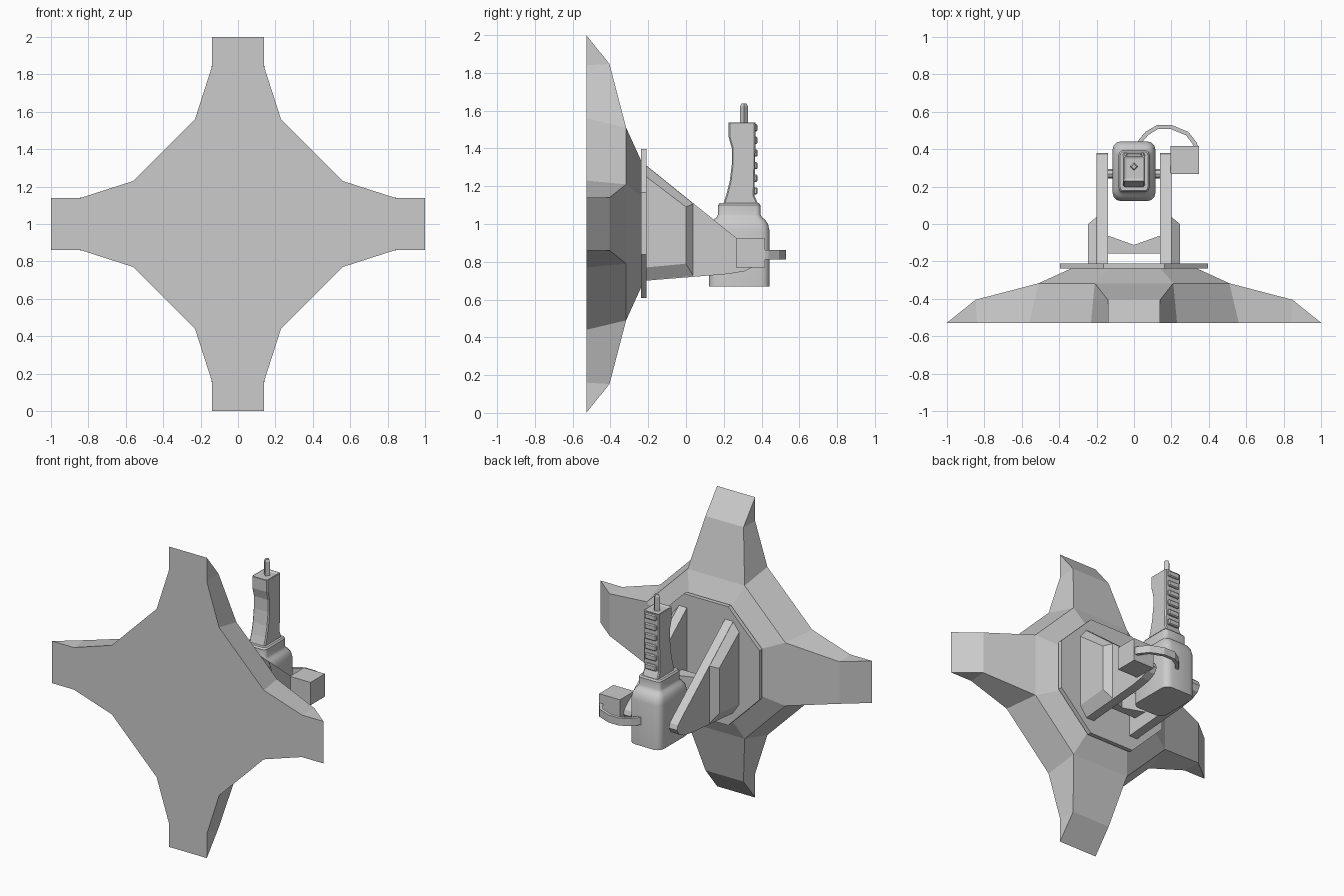
import bpy, bmesh
from math import cos, sin, pi
from mathutils import Vector

if "Cube" in bpy.data.objects:
    bpy.data.objects.remove(bpy.data.objects["Cube"])


def finish(name, bm, smooth=False, bevel=0, segs=1):
    bmesh.ops.remove_doubles(bm, verts=bm.verts, dist=1e-5)
    bmesh.ops.recalc_face_normals(bm, faces=bm.faces)
    me = bpy.data.meshes.new(name)
    bm.to_mesh(me)
    bm.free()
    ob = bpy.data.objects.new(name, me)
    bpy.context.collection.objects.link(ob)
    if bevel:
        m = ob.modifiers.new("bevel", "BEVEL")
        m.width, m.segments, m.limit_method = bevel, segs, "ANGLE"
    if smooth:
        bpy.ops.object.select_all(action="DESELECT")
        ob.select_set(True)
        bpy.context.view_layer.objects.active = ob
        bpy.ops.object.shade_smooth_by_angle(angle=0.6)
    return ob


def loft(name, rings, **kw):
    """Skin a list of equal-length rings and cap both ends."""
    bm = bmesh.new()
    vs = [[bm.verts.new(p) for p in r] for r in rings]
    n = len(vs[0])
    for a, b in zip(vs, vs[1:]):
        for i in range(n):
            j = (i + 1) % n
            bm.faces.new((a[i], a[j], b[j], b[i]))
    bm.faces.new(vs[0])
    bm.faces.new(vs[-1])
    return finish(name, bm, **kw)


def plate_x(name, profile, x0, x1, **kw):
    return loft(name, [[(x, y, z) for y, z in profile] for x in (x0, x1)], **kw)


def box(name, x, y, z, **kw):
    prof = [(y[0], z[0]), (y[1], z[0]), (y[1], z[1]), (y[0], z[1])]
    return plate_x(name, prof, x[0], x[1], **kw)


def round_rect(cy, hx, hy, r, z, n=3):
    pts = []
    for k, (sx, sy) in enumerate([(1, 1), (-1, 1), (-1, -1), (1, -1)]):
        for i in range(n + 1):
            a = pi / 2 * (k + i / n)
            pts.append((sx * (hx - r) + r * cos(a), cy + sy * (hy - r) + r * sin(a), z))
    return pts


# Four-armed wall base, one arm rotated four times
bm = bmesh.new()
shape = {"tip": (.14, 1, -.528), "neck": (.14, .84, -.528), "root": (.23, .56, -.528),
         "A": (.14, .847, -.405), "B": (.21, .51, -.317), "C": (.14, .33, -.235)}
arms = []
for k in range(4):
    c, s = round(cos(k * pi / 2)), round(sin(k * pi / 2))
    arms.append({(n, d): bm.verts.new((d * u * c + v * s, y, 1 + v * c - d * u * s))
                 for n, (u, v, y) in shape.items() for d in (-1, 1)})
for k, a in enumerate(arms):
    b = arms[(k + 1) % 4]
    for lo, hi in (("tip", "A"), ("A", "B"), ("B", "C")):
        bm.faces.new((a[lo, -1], a[lo, 1], a[hi, 1], a[hi, -1]))
    for d in (-1, 1):
        bm.faces.new((a["tip", d], a["neck", d], a["A", d]))
        bm.faces.new((a["neck", d], a["root", d], a["B", d], a["A", d]))
    for lo, hi in (("root", "B"), ("B", "C")):
        bm.faces.new((a[lo, 1], b[lo, -1], b[hi, -1], a[hi, 1]))
front = [("root", -1), ("neck", -1), ("tip", -1), ("tip", 1), ("neck", 1), ("root", 1)]
bm.faces.new([a[key] for a in arms for key in front])
bm.faces.new([a["C", d] for a in arms for d in (-1, 1)])
finish("star_base", bm)

# Octagonal mounting plate
R = .395 / cos(pi / 8)
loft("mount_plate", [[(R * cos(pi / 8 + i * pi / 4), y, 1.003 + R * sin(pi / 8 + i * pi / 4))
                      for i in range(8)] for y in (-.238, -.21)])

# Side brackets with raised outer pads and axle stubs
arm = [(-.21, 1.31), (.33, .875), (.37, .84), (.38, .81), (.36, .775), (.31, .75),
       (.22, .735), (-.21, .70)]
pad_in = [(-.21, 1.31), (.04, 1.108), (.04, .722), (-.21, .70)]
pad_out = [(-.21, 1.25), (0, 1.09), (0, .79), (-.21, .77)]
for s, side in ((1, "right"), (-1, "left")):
    plate_x("bracket_" + side, arm, s * .14, s * .2)
    loft("bracket_pad_" + side, [[(s * .198, y, z) for y, z in pad_in],
                                 [(s * .245, y, z) for y, z in pad_out]])
    plate_x("axle_" + side, [(.268 + .025 * cos(i * pi / 4), .84 + .025 * sin(i * pi / 4))
                             for i in range(8)], s * .1, s * .15)

# V-notched brace between the brackets
brace = [(-.14, -.157), (.14, -.157), (.14, -.062), (0, -.112), (-.14, -.062)]
loft("cross_brace", [[(x, y, z) for x, y in brace] for z in (.80, .92)])

# Rounded body tapering to a collar
loft("grip_body", [round_rect(.282, *r) for r in [
    (.115, .16, .045, .67), (.115, .16, .045, .965), (.11, .152, .045, 1.0),
    (.098, .135, .04, 1.025), (.087, .12, .03, 1.035), (.082, .112, .025, 1.05),
    (.082, .112, .025, 1.10), (.074, .104, .02, 1.11)]], smooth=True)

# Curved handle with a recessed top
prof = [(.195, 1.10), (.215, 1.16), (.232, 1.23), (.243, 1.32), (.243, 1.40), (.226, 1.46),
        (.226, 1.543), (.368, 1.543), (.366, 1.30), (.362, 1.15), (.385, 1.10)]
bm = bmesh.new()
sides = [[bm.verts.new((x, y, z)) for y, z in prof] for x in (-.058, .058)]
for i in range(len(prof)):
    j = (i + 1) % len(prof)
    bm.faces.new((sides[0][i], sides[0][j], sides[1][j], sides[1][i]))
for r in sides:
    bm.faces.new(r)
bmesh.ops.recalc_face_normals(bm, faces=bm.faces)
top = max(bm.faces, key=lambda f: f.calc_center_median().z)
bmesh.ops.inset_region(bm, faces=[top], thickness=.016)
for v in top.verts:
    v.co.z -= .012
finish("handle", bm, bevel=.007)

# Grip ribs down the back of the handle
for i in range(6):
    z = 1.175 + i * .067
    box(f"grip_rib_{i + 1}", (-.042, .042), (.355, .379), (z - .019, z + .019), bevel=.006)

# Tip prong, a pointed-off square rod
loft("tip_prong", [[(r * cos(i * pi / 2), .307 + r * sin(i * pi / 2), z) for i in range(4)]
                   for r, z in ((.022, 1.52), (.022, 1.622), (.013, 1.637))])

# Side motor box
box("side_box", (.195, .348), (.266, .417), (.77, .922))

# Flat cable looping from the box to the body
path = [Vector(p) for p in [(.338, .395), (.325, .43), (.285, .483), (.2, .518), (.125, .518),
                            (.07, .485), (.035, .445), (.02, .42)]]
rings = []
for i, p in enumerate(path):
    t = (path[min(i + 1, len(path) - 1)] - path[max(i - 1, 0)]).normalized()
    n = Vector((-t.y, t.x)) * .011
    rings.append([(*(p + n), .812), (*(p - n), .812), (*(p - n), .862), (*(p + n), .862)])
loft("cable", rings)
